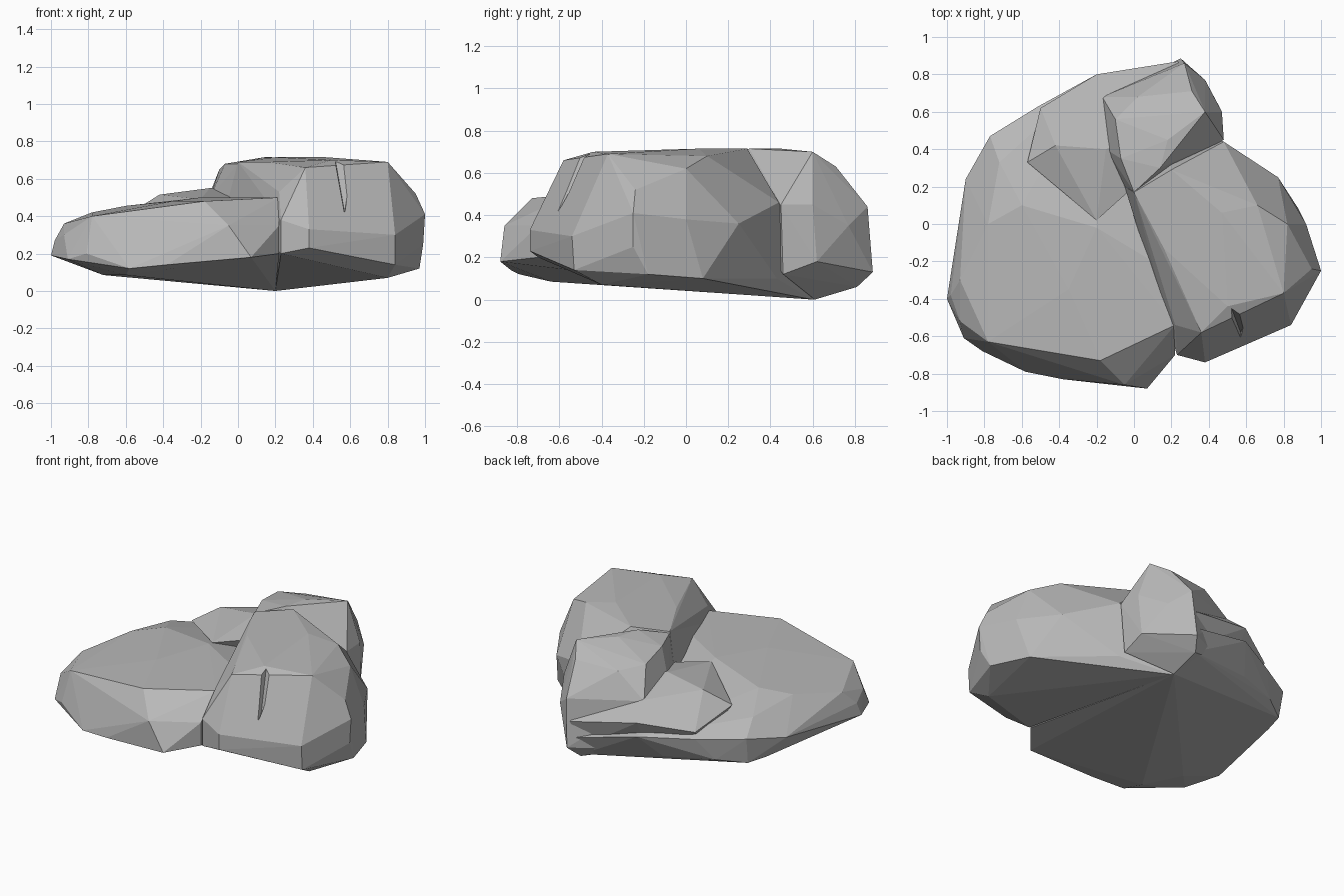
import bpy
import bmesh
import math

default = bpy.data.objects.get("Cube")
if default:
    bpy.data.objects.remove(default, do_unlink=True)

# Single stone colour
stone = bpy.data.materials.new("grey stone")
stone.use_nodes = True
colour = (.48, .48, .48, 1)
stone.diffuse_color = colour
shader = next(n for n in stone.node_tree.nodes if n.type == "BSDF_PRINCIPLED")
shader.inputs["Base Color"].default_value = colour
shader.inputs["Roughness"].default_value = .9


def boulder(name, base, middle, crown):
    """Faceted stone block stretched tightly over three rings of corners."""
    bm = bmesh.new()
    for corner in base + middle + crown:
        bm.verts.new(corner)
    bmesh.ops.convex_hull(bm, input=list(bm.verts), use_existing_faces=False)
    loose = [v for v in bm.verts if not v.link_faces]
    bmesh.ops.delete(bm, geom=loose, context="VERTS")
    bmesh.ops.dissolve_limit(bm, angle_limit=math.radians(2),
                             verts=list(bm.verts), edges=list(bm.edges))
    bmesh.ops.recalc_face_normals(bm, faces=list(bm.faces))
    mesh = bpy.data.meshes.new(name)
    bm.to_mesh(mesh)
    bm.free()
    mesh.materials.append(stone)
    block = bpy.data.objects.new(name, mesh)
    bpy.context.scene.collection.objects.link(block)
    return block


def carve(block, cutter):
    """Cut one block out of another, then discard the cutter."""
    cutter.hide_render = True
    cut = block.modifiers.new("crack", "BOOLEAN")
    cut.operation = "DIFFERENCE"
    cut.solver = "EXACT"
    cut.object = cutter
    bpy.context.view_layer.objects.active = block
    bpy.ops.object.modifier_apply(modifier=cut.name)
    bpy.data.objects.remove(cutter, do_unlink=True)


# Low broad slab on the -x side, reaching round the back
boulder(
    "low_slab",
    base=[(-.91, -.61, .17), (-.81, -.68, .2), (-.58, -.79, .12), (-.38, -.83, .14),
          (.07, -.88, .18), (-.6, -.64, .085), (-.72, -.4, .085), (.22, -.7, .2),
          (.2, .61, 0), (-.75, .1, .11), (-.8, .3, .13), (-.76, .44, .13),
          (-.6, .55, .15), (-.3, .67, .14), (.2, .8, .07)],
    middle=[(-1, -.4, .19), (-.98, -.38, .27), (-.05, -.86, .35), (-.88, .06, .27),
            (-.9, .24, .26), (-.77, .47, .3), (-.51, .63, .29), (-.2, .8, .29),
            (.2, .86, .2), (-.93, -.52, .3), (.22, -.7, .35)],
    crown=[(-.93, -.3, .36), (-.78, -.63, .4), (-.18, -.73, .48), (.22, -.54, .5),
           (-.78, 0, .42), (-.6, .1, .455), (-.2, -.02, .5), (.1, -.2, .5),
           (-.35, -.35, .48), (-.72, .33, .38)],
)

# Raised shelf behind the low slab
boulder(
    "back_shelf",
    base=[(-.45, .5, .2), (-.2, .7, .2), (.2, .8, .12), (-.1, .3, .2)],
    middle=[(-.5, .62, .33), (-.2, .8, .38), (.24, .87, .3), (-.57, .33, .42)],
    crown=[(-.42, .42, .515), (-.15, .4, .55), (-.2, .02, .49),
           (-.17, .68, .48), (.1, .5, .54), (0, .2, .5)],
)

# Tall main block on the +x side
main = boulder(
    "tall_block",
    base=[(.2, .6, 0), (.8, -.4, .07), (.38, -.74, .23), (.84, -.53, .14),
          (.97, -.18, .12), (.88, .08, .1), (.48, .43, .1), (.23, -.7, .2)],
    middle=[(.38, -.74, .33), (.84, -.54, .3), (.99, -.25, .25), (1, -.25, .41),
            (.92, 0, .38), (.77, .25, .36), (.48, .44, .46), (.23, -.7, .38)],
    crown=[(.22, -.54, .53), (.36, -.58, .66), (.5, -.44, .7), (.8, -.37, .69),
           (.95, -.24, .52), (.82, 0, .62), (.66, .1, .68), (.47, .06, .715),
           (.2, .29, .715), (.16, -.13, .69), (0, .17, .69), (.13, -.2, .5),
           (-.05, .2, .5)],
)

# Wedge-shaped crack in the front of the tall block
carve(main, boulder(
    "crack_cutter",
    base=[(.57, -.58, .42), (.56, -.8, .4)],
    middle=[(.48, -.8, .76), (.65, -.8, .76)],
    crown=[(.51, -.42, .76), (.62, -.48, .76)],
))

# Rounded lump at the back of the tall block
boulder(
    "back_lump",
    base=[(.2, .61, 0), (.2, .81, .06), (.25, .885, .13), (.46, .46, .12),
          (.46, .62, .18), (-.1, .7, .15), (-.1, .5, .12)],
    middle=[(-.17, .68, .47), (-.15, .4, .5), (-.05, .2, .5), (.27, .86, .44),
            (.47, .6, .45), (.48, .45, .45), (.38, .77, .35)],
    crown=[(-.1, .56, .65), (-.07, .35, .68), (0, .17, .68), (.14, .3, .715),
           (.18, .45, .715), (.38, .6, .7), (.31, .71, .63), (.02, .68, .62)],
)
